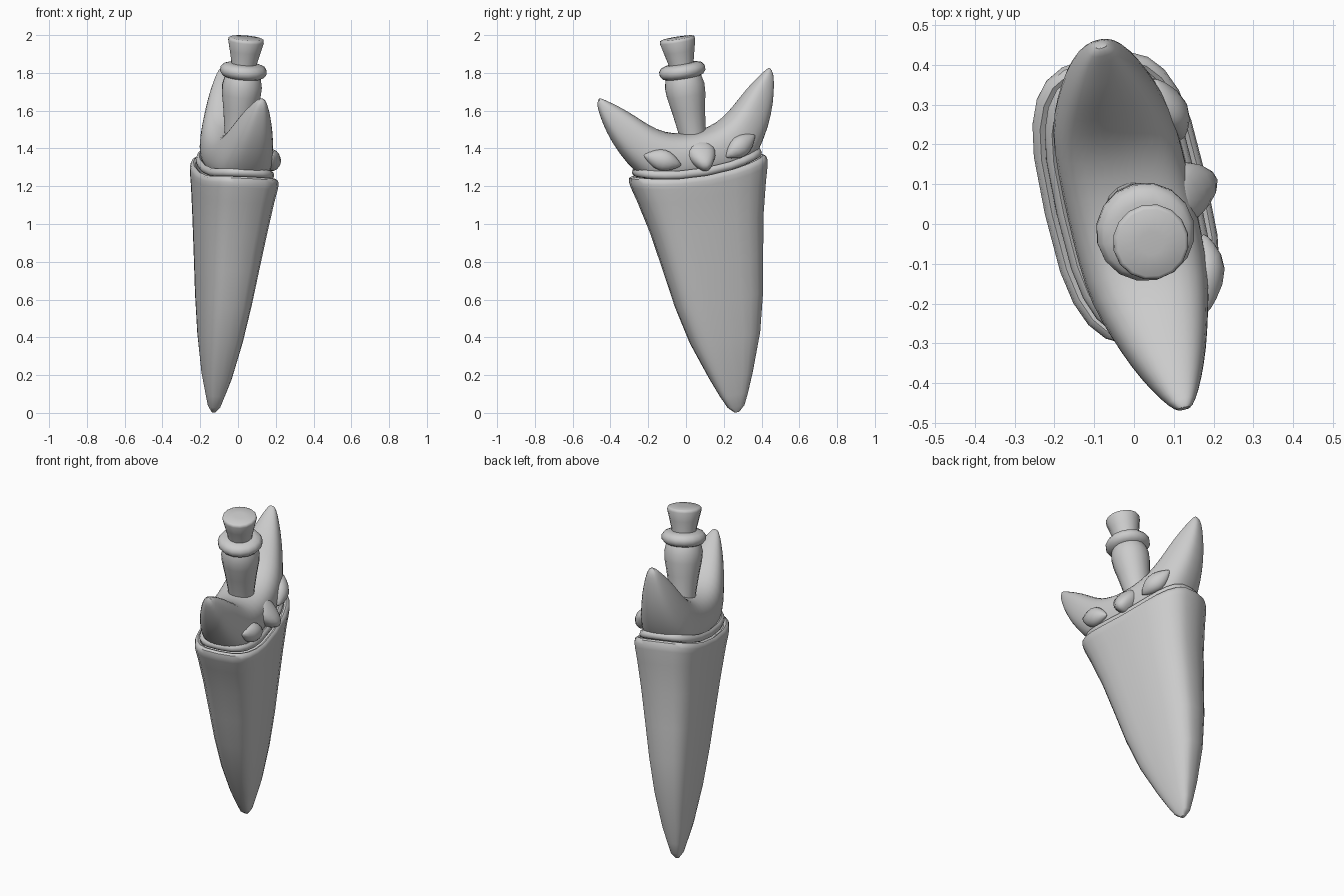
import bpy, bmesh, math
from mathutils import Vector

if "Cube" in bpy.data.objects:
    bpy.data.objects.remove(bpy.data.objects["Cube"])

# Leaning frame of the whole dagger: width (U), face direction (V), long axis (W)
TIP = Vector((-0.13, 0.27, 0.0))
W = Vector((0.175, -0.32, 2.0)).normalized()
U = Vector((-0.22, 0.96, 0.17))
U = (U - W * U.dot(W)).normalized()
V = U.cross(W)


def world(u, v, s):
    return TIP + U * u + V * v + W * s


def finish(name, bm, angle=50, subsurf=0):
    bmesh.ops.recalc_face_normals(bm, faces=bm.faces)
    me = bpy.data.meshes.new(name)
    bm.to_mesh(me)
    bm.free()
    ob = bpy.data.objects.new(name, me)
    bpy.context.collection.objects.link(ob)
    if subsurf:
        ob.modifiers.new("Subdivision", "SUBSURF").levels = subsurf
        ob.modifiers["Subdivision"].render_levels = subsurf
    bpy.ops.object.select_all(action="DESELECT")
    ob.select_set(True)
    bpy.context.view_layer.objects.active = ob
    bpy.ops.object.shade_smooth_by_angle(angle=math.radians(angle))
    return ob


def loft(name, rings, caps=True, closed=False, **kw):
    """Skin a list of equal-length rings given in (u, v, s)."""
    bm = bmesh.new()
    rows = [[bm.verts.new(world(*p)) for p in r] for r in rings]
    pairs = list(zip(rows, rows[1:]))
    if closed:
        pairs.append((rows[-1], rows[0]))
    n = len(rows[0])
    for a, b in pairs:
        for i in range(n):
            j = (i + 1) % n
            bm.faces.new((a[i], a[j], b[j], b[i]))
    if caps and not closed:
        bm.faces.new(rows[0])
        bm.faces.new(rows[-1])
    return finish(name, bm, **kw)


def oval(a, b, n, count):
    """Superellipse outline."""
    pts = []
    for k in range(count):
        t = 2 * math.pi * k / count
        c, d = math.cos(t), math.sin(t)
        pts.append((a * math.copysign(abs(c) ** (2 / n), c),
                    b * math.copysign(abs(d) ** (2 / n), d)))
    return pts


def sag_ring(a, b, s, sag=0.0, n=3, count=24):
    """Oval ring whose two narrow ends rise by sag."""
    return [(u, v, s + sag * (u / a) ** 2) for u, v in oval(a, b, n, count)]


# Sheath: (half width, half depth, height, end rise), outside then over the lip and inside
sheath = [(.012, .01, .004, 0), (.045, .03, .035, 0), (.075, .047, .1, 0), (.115, .073, .2, 0),
          (.188, .107, .405, 0), (.236, .133, .61, 0), (.268, .155, .81, 0),
          (.302, .178, 1.015, 0), (.343, .196, 1.17, .02), (.366, .206, 1.235, .04),
          (.371, .208, 1.26, .043), (.366, .204, 1.28, .045), (.352, .192, 1.287, .045),
          (.338, .18, 1.28, .045), (.325, .17, 1.2, .02)]
loft("sheath", [sag_ring(a, b, s, r) for a, b, s, r in sheath])

# Collar under the guard: rounded band following the sheath mouth
collar = []
for k in range(8):
    t = 2 * math.pi * k / 8
    d = .016 * math.cos(t)
    collar.append(sag_ring(.332 + d, .165 + d, 1.305 + .022 * math.sin(t), .045))
loft("guard_collar", collar, closed=True)

# Guard shaped as an animal head: sections from the centre out to an ear tip, mirrored
half = [(0, 1.51, 0, 1.25, .163), (.1, 1.52, .13, 1.25, .163), (.19, 1.56, .26, 1.265, .155),
        (.265, 1.625, .335, 1.35, .128), (.335, 1.69, .405, 1.46, .1),
        (.405, 1.74, .455, 1.58, .065), (.452, 1.77, .48, 1.69, .035), (.473, 1.78, .485, 1.745, .015)]
sections = [(-tu, ts, -bu, bs, w) for tu, ts, bu, bs, w in half[:0:-1]] + half
rings = []
for tu, ts, bu, bs, w in sections:
    ring = []
    for p, v in oval(.5, w, 2.6, 16):
        ring.append(((tu + bu) / 2 + p * (tu - bu), v, (ts + bs) / 2 + p * (ts - bs)))
    rings.append(ring)
loft("animal_head_guard", rings, subsurf=1)


def blob(name, shape):
    """Unit sphere reshaped by a function into (u, v, s)."""
    bm = bmesh.new()
    bmesh.ops.create_uvsphere(bm, u_segments=16, v_segments=10, radius=1)
    for vert in bm.verts:
        vert.co = world(*shape(*vert.co))
    return finish(name, bm, angle=60)


# Almond eyes, slanting up and outwards
for side, label in ((-1, "left"), (1, "right")):
    def almond(x, y, z, side=side):
        thin = 1 - .55 * x * x
        a, b = .1 * x, .056 * z * thin
        c, d = math.cos(math.radians(25)), math.sin(math.radians(25))
        return (side * (.215 + a * c - b * d), .145 + .05 * y * thin - .02 * x, 1.405 + a * d + b * c)
    blob("eye_" + label, almond)


# Snout: bulge that narrows and hooks forward at its lower tip
def snout(x, y, z):
    narrow = .72 + .28 * z
    return (.1 * x * narrow, .13 + .095 * y - .035 * z * max(y, 0), 1.388 + .078 * z - .02 * max(y, 0))


blob("snout", snout)

# Grip, ring and pommel turned round the long axis: (radius, height)
turned = {
    "grip": [(.07, 1.44), (.074, 1.52), (.09, 1.63), (.104, 1.71), (.107, 1.76), (.098, 1.80), (.085, 1.83)],
    "grip_ring": [(.085, 1.80), (.11, 1.812), (.124, 1.83), (.124, 1.852), (.11, 1.87), (.085, 1.878), (.065, 1.88)],
    "pommel": [(.066, 1.86), (.07, 1.89), (.083, 1.945), (.096, 2.0), (.094, 2.012), (.086, 2.017), (.03, 2.02)],
}
for name, profile in turned.items():
    loft(name, [sag_ring(r, r, s, n=2, count=16) for r, s in profile])
